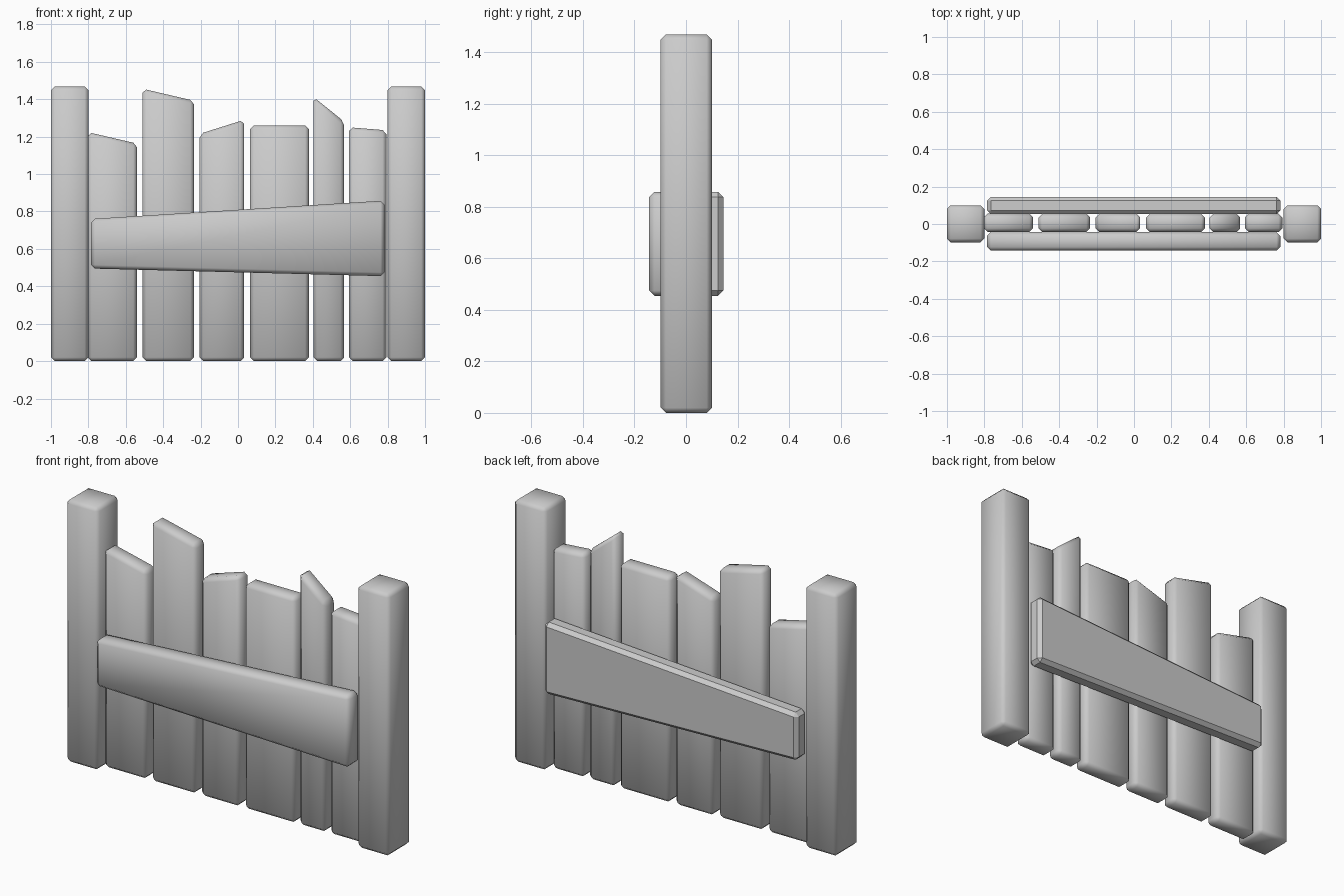
import bpy, bmesh

if "Cube" in bpy.data.objects:
    bpy.data.objects.remove(bpy.data.objects["Cube"])


def board(name, outline, y0, y1, bevel=0.02, smooth=True):
    """Extrude an x-z outline from y0 to y1 and soften its edges."""
    bm = bmesh.new()
    face = bm.faces.new([bm.verts.new((x, y0, z)) for x, z in outline])
    ext = bmesh.ops.extrude_face_region(bm, geom=[face])
    for v in ext["geom"]:
        if isinstance(v, bmesh.types.BMVert):
            v.co.y = y1
    bmesh.ops.recalc_face_normals(bm, faces=bm.faces[:])
    bmesh.ops.bevel(bm, geom=bm.edges[:], offset=bevel, segments=1,
                    profile=0.5, affect='EDGES', clamp_overlap=True)
    for f in bm.faces:
        f.smooth = smooth
    me = bpy.data.meshes.new(name)
    bm.to_mesh(me)
    bm.free()
    ob = bpy.data.objects.new(name, me)
    bpy.context.collection.objects.link(ob)
    return ob


# End posts
for side, x in (("left", -1.0), ("right", 0.8)):
    board(f"post_{side}", [(x, 0), (x + 0.2, 0), (x + 0.2, 1.468), (x, 1.468)],
          -0.098, 0.1)

# Upright planks: left x, right x, left top, right top
planks = [
    (-0.803, -0.54, 1.224, 1.163),
    (-0.51, -0.235, 1.456, 1.392),
    (-0.205, 0.033, 1.215, 1.29),
    (0.065, 0.379, 1.26, 1.26),
    (0.404, 0.568, 1.412, 1.28),
    (0.593, 0.793, 1.25, 1.234),
]
for i, (xl, xr, zl, zr) in enumerate(planks, 1):
    board(f"plank_{i}", [(xl, 0), (xr, 0), (xr, zr), (xl, zl)], -0.043, 0.055)

# Tapered cross rails, smooth in front and faceted at the back
rail = [(-0.785, 0.495), (0.782, 0.454), (0.782, 0.858), (-0.785, 0.76)]
board("front_rail", rail, -0.143, -0.043)
board("back_rail", rail, 0.053, 0.145, smooth=False)
